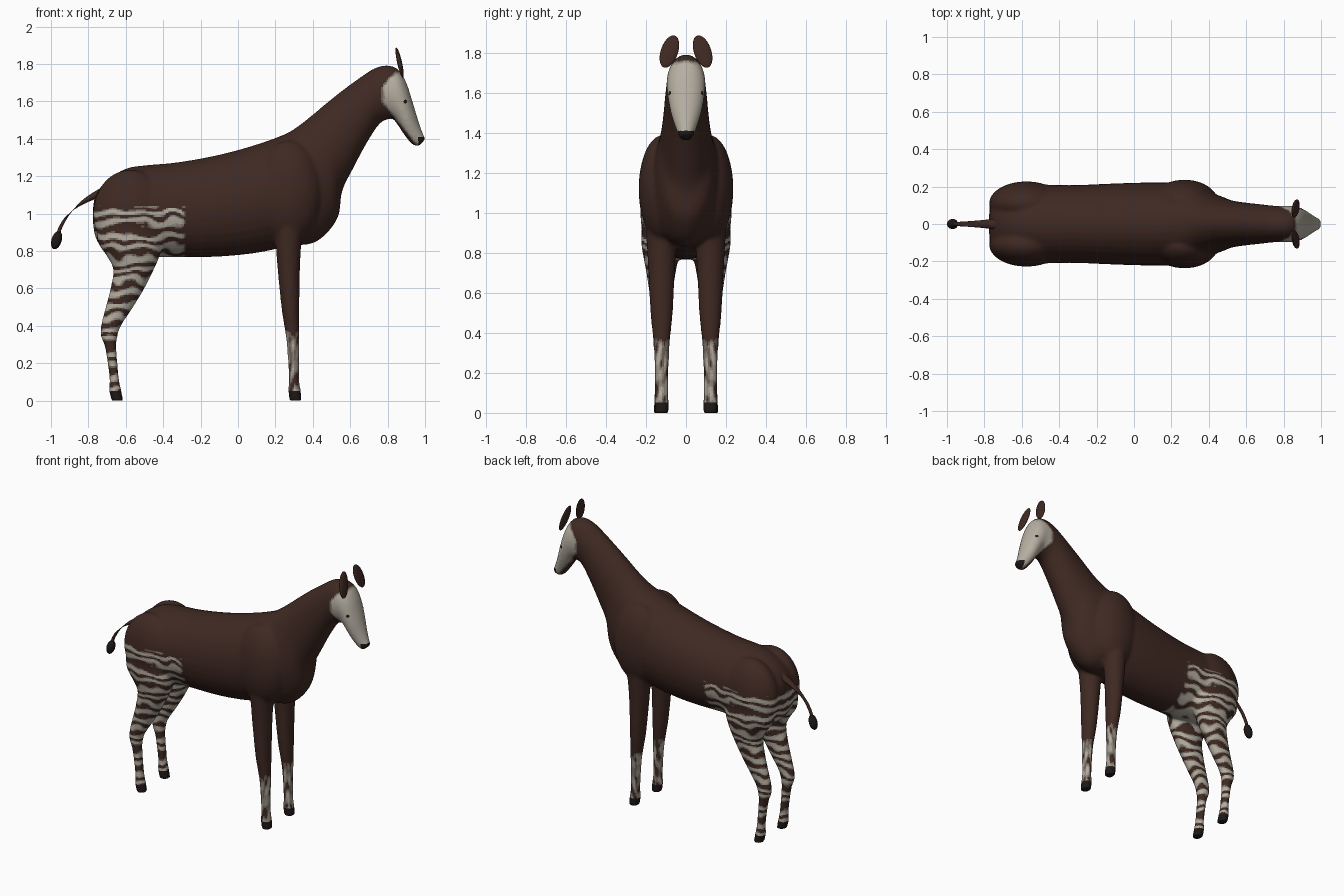
import bpy, bmesh, math
from mathutils import Vector, noise, Matrix, Euler

if "Cube" in bpy.data.objects:
    bpy.data.objects.remove(bpy.data.objects["Cube"])

DARK, LIGHT = (0.05, 0.022, 0.016), (0.47, 0.43, 0.36)


def material(name, rgb):
    m = bpy.data.materials.new(name)
    m.diffuse_color = (*rgb, 1)
    m.use_nodes = True
    m.node_tree.nodes["Principled BSDF"].inputs["Base Color"].default_value = m.diffuse_color
    return m


# Five shades from dark hide to pale hide, for soft stripe edges
shades = [material(f"hide_{i}", [a + (b - a) * i / 4 for a, b in zip(DARK, LIGHT)]) for i in range(5)]
black = material("black", (0.012, 0.009, 0.008))


def spline(a, b, c, d, t):
    return [0.5 * (2 * q + (r - p) * t + (2 * p - 5 * q + 4 * r - s) * t * t
                   + (3 * q - p - 3 * r + s) * t ** 3) for p, q, r, s in zip(a, b, c, d)]


def loft(bm, rings, yc=0, n=32, steps=5):
    """Skin ovals given as (x1, z1, x2, z2, half width), smoothly interpolated."""
    fine, last = [], len(rings) - 1
    for i in range(last):
        quad = [rings[max(0, min(last, i + k))] for k in (-1, 0, 1, 2)]
        fine += [spline(*quad, j / steps) for j in range(steps)]
    fine.append(rings[-1])
    loops = []
    for x1, z1, x2, z2, w in fine:
        loop = []
        for k in range(n):
            a = 2 * math.pi * k / n
            c, s = math.cos(a) / 2, math.sin(a)
            loop.append(bm.verts.new(((x1 + x2) / 2 + (x1 - x2) * c, yc + w * s,
                                      (z1 + z2) / 2 + (z1 - z2) * c)))
        loops.append(loop)
    faces = [bm.faces.new(loops[0]), bm.faces.new(loops[-1][::-1])]
    for p, q in zip(loops, loops[1:]):
        for k in range(n):
            faces.append(bm.faces.new((p[k], q[k], q[(k + 1) % n], p[(k + 1) % n])))
    bmesh.ops.recalc_face_normals(bm, faces=faces)


def ball(bm, loc, size, rot=(0, 0, 0)):
    m = Matrix.LocRotScale(Vector(loc), Euler(rot), Vector(size))
    bmesh.ops.create_uvsphere(bm, u_segments=32, v_segments=20, radius=1, matrix=m)


def finish(bm, name, mats):
    me = bpy.data.meshes.new(name)
    bm.to_mesh(me)
    bm.free()
    for m in mats:
        me.materials.append(m)
    me.shade_smooth()
    ob = bpy.data.objects.new(name, me)
    bpy.context.collection.objects.link(ob)
    return ob


# Trunk, neck and head: top point, bottom point, half width
trunk = [(-.775, 1.03, -.775, .95, .05), (-.76, 1.10, -.76, .87, .12), (-.70, 1.18, -.71, .80, .17),
         (-.60, 1.24, -.60, .77, .20), (-.50, 1.258, -.50, .765, .21), (-.32, 1.275, -.32, .768, .208),
         (-.10, 1.315, -.10, .77, .217), (.10, 1.37, .10, .79, .222), (.25, 1.425, .27, .825, .215),
         (.32, 1.467, .42, .85, .18)]
neck = [(.40, 1.53, .53, .97, .147), (.48, 1.597, .557, 1.12, .127), (.57, 1.668, .615, 1.24, .115),
        (.66, 1.733, .69, 1.38, .106), (.73, 1.777, .76, 1.483, .098)]
head = [(.80, 1.793, .82, 1.508, .096), (.86, 1.768, .837, 1.497, .096), (.90, 1.70, .86, 1.465, .09),
        (.933, 1.60, .885, 1.427, .077), (.963, 1.50, .915, 1.387, .056), (.988, 1.43, .94, 1.365, .04),
        (1.003, 1.40, .968, 1.36, .03)]
# Legs: front point, back point, half width
hind = [(x1, z, x2, z, w) for z, x1, x2, w in (
    (.95, -.42, -.75, .095), (.85, -.40, -.75, .098), (.77, -.42, -.70, .086), (.70, -.45, -.667, .073),
    (.60, -.50, -.682, .058), (.50, -.56, -.708, .047), (.40, -.625, -.733, .040), (.34, -.645, -.732, .038),
    (.28, -.65, -.71, .034), (.12, -.637, -.687, .033), (.06, -.625, -.69, .036), (-.004, -.612, -.675, .037))]
fore = [(x1, z, x2, z, w) for z, x1, x2, w in (
    (1.0, .36, .18, .085), (.85, .34, .20, .075), (.72, .332, .21, .067), (.50, .328, .232, .056),
    (.40, .328, .247, .046), (.30, .328, .261, .038), (.12, .327, .272, .034), (.06, .335, .268, .036),
    (-.004, .342, .276, .037))]

bm = bmesh.new()
loft(bm, trunk + neck + head)
for s in (1, -1):
    loft(bm, hind, s * .125)
    loft(bm, fore, s * .122)
    ball(bm, (.27, s * .115, 1.12), (.18, .122, .27))        # shoulder
    ball(bm, (-.575, s * .11, 1.0), (.20, .118, .235))       # haunch
body = finish(bm, "body", shades + [black])

# Fuse everything into one smooth skin
rm = body.modifiers.new("fuse", 'REMESH')
rm.mode, rm.voxel_size = 'VOXEL', .0095
sm = body.modifiers.new("soften", 'SMOOTH')
sm.factor, sm.iterations = .5, 10
me = bpy.data.meshes.new_from_object(body.evaluated_get(bpy.context.evaluated_depsgraph_get()))
body.modifiers.clear()
body.data = me
me.materials.clear()
for m in shades + [black]:
    me.materials.append(m)
me.shade_smooth()


def clamp(v):
    return max(0.0, min(1.0, v))


def shade(p):
    """Paleness of the hide from 0 to 1, or -1 for black."""
    x, y, z = p.x, abs(p.y), p.z
    wob = noise.noise(Vector((x, y, z)) * 30)
    if z < .05 or (x > .962 and z < 1.41):                      # hooves and nose
        return -1
    if x > .7 and z > 1.3:                                      # pale face
        back = x - (.775 + .9 * max(0, z - 1.68) + .5 * max(0, 1.58 - z)) + .015 * wob
        jaw = (z - 1.53) + 1.25 * (x - .82) - .01
        crown = 1.755 - z + .01 * wob
        return clamp(min(back, jaw, crown) * 40 + .5)
    if x < -.28 and z < 1.045:                                  # maze of stripes on the hindquarters
        q = Vector((x * 10, y * 10 + 3, z * 13))
        v = math.sin(z * 2 * math.pi / .062 + 4.5 * noise.noise(q))
        edge = clamp(min((-.28 - x) * 50, (1.045 - z) * 50))
        return clamp(v * .9 + .5) * edge
    if x > .1 and z < .38:                                      # pale streaks on the front shins
        v = noise.noise(Vector((x * 40, y * 40, z * 14)))
        return clamp(.6 + v * 1.5 - abs(y - .122) * 9) * clamp((.38 - z) * 25)
    return 0


for f in me.polygons:
    v = shade(f.center)
    f.material_index = 5 if v < 0 else round(v * 4)
for v in me.vertices:
    v.co.z = max(v.co.z, 0)

# Tail with tuft
bm = bmesh.new()
loft(bm, [(-.69, 1.16, -.71, 1.09, .035), (-.755, 1.125, -.77, 1.075, .026), (-.835, 1.07, -.855, 1.035, .018),
          (-.90, .995, -.925, .98, .013), (-.94, .925, -.962, .92, .011), (-.955, .87, -.975, .87, .010)], n=16)
finish(bm, "tail", [shades[0]])
bm = bmesh.new()
ball(bm, (-.97, 0, .858), (.027, .027, .05), (0, .3, 0))
finish(bm, "tail_tuft", [black])

# Ears and eyes
for s, side in ((1, "left"), (-1, "right")):
    bm = bmesh.new()
    ball(bm, (.864, s * .083, 1.807), (.013, .043, .086), (s * .32, -.22, 0))
    finish(bm, f"ear_{side}", [shades[0]])
    bm = bmesh.new()
    ball(bm, (.884, s * .068, 1.597), (.021, .019, .021))
    finish(bm, f"eye_{side}", [black])
